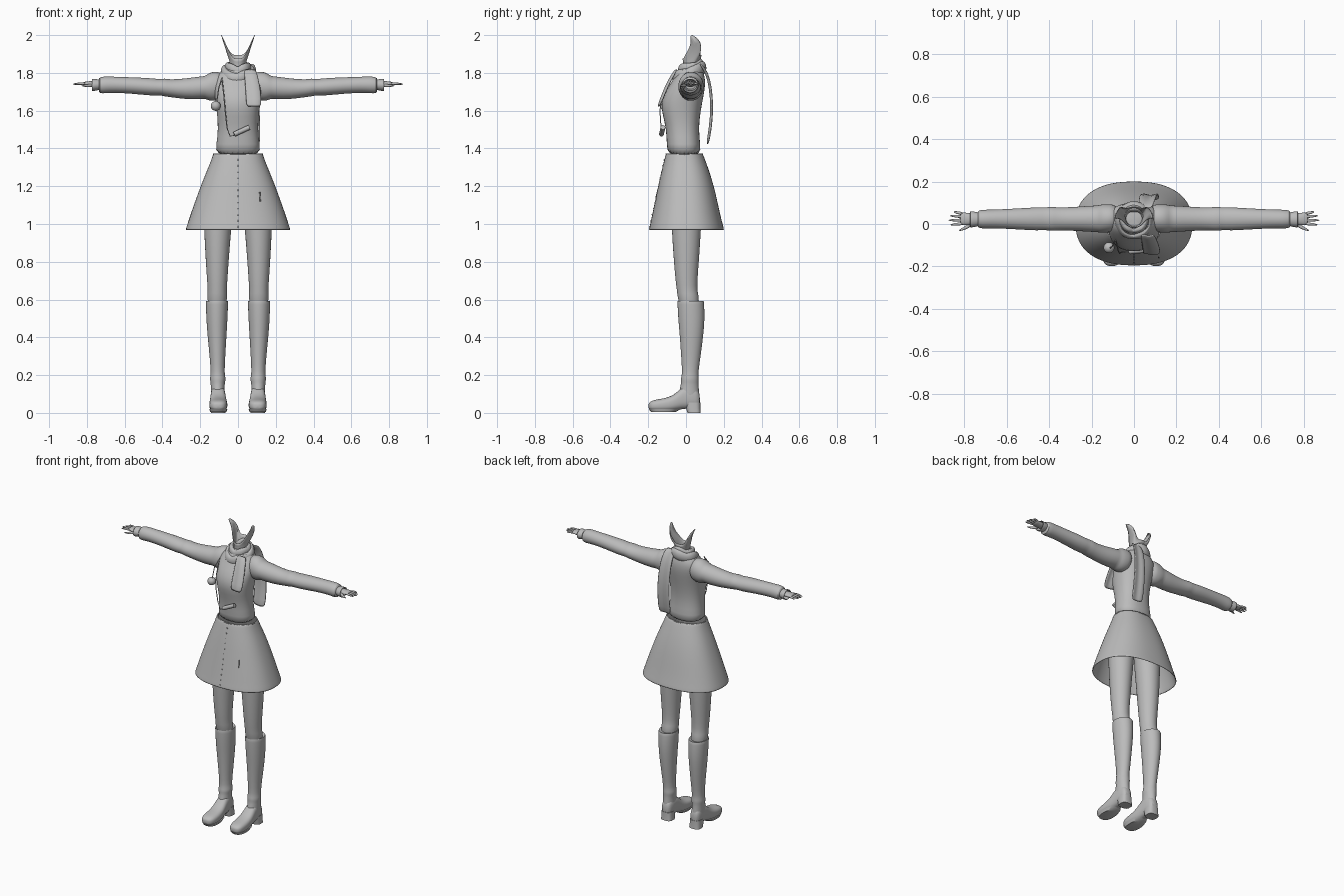
import bpy, bmesh, math
from mathutils import Vector

cube = bpy.data.objects.get("Cube")
if cube:
    bpy.data.objects.remove(cube, do_unlink=True)

grey = bpy.data.materials.new("plain grey")
grey.use_nodes = True
grey.diffuse_color = (0.5, 0.5, 0.5, 1)
grey.node_tree.nodes["Principled BSDF"].inputs["Base Color"].default_value = (0.5, 0.5, 0.5, 1)


def finish(name, bm, mirror=False, subdiv=1, thick=0):
    """Turn a bmesh into a smooth object with the usual modifiers."""
    bmesh.ops.recalc_face_normals(bm, faces=bm.faces)
    me = bpy.data.meshes.new(name)
    bm.to_mesh(me)
    bm.free()
    me.materials.append(grey)
    ob = bpy.data.objects.new(name, me)
    bpy.context.collection.objects.link(ob)
    if thick:
        m = ob.modifiers.new("Thickness", 'SOLIDIFY')
        m.thickness, m.offset = thick, 0
    if subdiv:
        m = ob.modifiers.new("Smooth", 'SUBSURF')
        m.levels = m.render_levels = subdiv
    if mirror:
        ob.modifiers.new("Mirror", 'MIRROR')
    for o in bpy.context.selected_objects:
        o.select_set(False)
    ob.select_set(True)
    bpy.context.view_layer.objects.active = ob
    bpy.ops.object.shade_smooth_by_angle(angle=math.radians(50))
    return ob


def skin(bm, rings, caps=True, loop=False):
    """Bridge rings of points with quads."""
    vs = [[bm.verts.new(p) for p in r] for r in rings]
    pairs = list(zip(vs, vs[1:])) + ([(vs[-1], vs[0])] if loop else [])
    n = len(vs[0])
    for a, b in pairs:
        for i in range(n):
            j = (i + 1) % n
            bm.faces.new((a[i], a[j], b[j], b[i]))
    if caps and not loop:
        bm.faces.new(vs[0])
        bm.faces.new(vs[-1])


def loft(name, axis, rows, power=2, n=24, caps=True, **kw):
    """Rounded sections along an axis: (position, low a, high a, low b, high b)."""
    rings = []
    for t, a0, a1, b0, b1 in rows:
        ring = []
        for k in range(n):
            c, s = math.cos(math.tau * k / n), math.sin(math.tau * k / n)
            a = (a0 + a1) / 2 + (a1 - a0) / 2 * math.copysign(abs(c) ** (2 / power), c)
            b = (b0 + b1) / 2 + (b1 - b0) / 2 * math.copysign(abs(s) ** (2 / power), s)
            ring.append({'x': (t, a, b), 'y': (a, t, b), 'z': (a, b, t)}[axis])
        rings.append(ring)
    bm = bmesh.new()
    skin(bm, rings, caps)
    return finish(name, bm, **kw)


def tube(name, pts, radii, n=10, loop=False, flat=1, **kw):
    """Round tube through points; flat squashes it across the path."""
    pts = [Vector(p) for p in pts]
    rings = []
    for i, p in enumerate(pts):
        nxt = pts[(i + 1) % len(pts)] if loop else pts[min(i + 1, len(pts) - 1)]
        prv = pts[i - 1] if loop or i else pts[0]
        d = (nxt - prv).normalized()
        ref = Vector((0, 0, 1)) if abs(d.z) < 0.8 else Vector((0, 1, 0))
        u = d.cross(ref).normalized()
        v = u.cross(d)
        rings.append([p + radii[i] * (u * math.cos(math.tau * k / n) * flat
                                      + v * math.sin(math.tau * k / n)) for k in range(n)])
    bm = bmesh.new()
    skin(bm, rings, True, loop)
    return finish(name, bm, **kw)


def ribbon(name, rows, thick):
    """Flat cloth strip: (left x, right x, y, z)."""
    bm = bmesh.new()
    vs = [[bm.verts.new((a + (b - a) * k / 4, y + 0.006 * math.sin(k * 2), z))
           for k in range(5)] for a, b, y, z in rows]
    for p, q in zip(vs, vs[1:]):
        for k in range(4):
            bm.faces.new((p[k], p[k + 1], q[k + 1], q[k]))
    return finish(name, bm, thick=thick, subdiv=1)


# Jacket body
loft("jacket_body", 'z', [
    (1.36, -.125, .125, -.10, .082), (1.42, -.115, .115, -.102, .076),
    (1.5, -.106, .106, -.105, .068), (1.57, -.11, .11, -.122, .074),
    (1.63, -.118, .118, -.134, .084), (1.69, -.125, .125, -.118, .096),
    (1.74, -.13, .13, -.085, .103), (1.78, -.12, .12, -.06, .1),
    (1.81, -.085, .085, -.045, .09), (1.84, -.055, .055, -.025, .075)], power=2.3)

# Flared skirt, open below
loft("skirt", 'z', [
    (1.375, -.128, .128, -.103, .085), (1.34, -.137, .137, -.112, .098),
    (1.26, -.172, .172, -.132, .128), (1.16, -.21, .21, -.153, .155),
    (1.06, -.246, .246, -.174, .176), (.985, -.27, .27, -.19, .195),
    (.968, -.276, .276, -.195, .2)], power=2.35, n=36, caps=False, thick=.006)
tube("waist_seam", [(.13 * math.cos(a), -.009 + .096 * math.sin(a), 1.37)
                    for a in [math.tau * k / 32 for k in range(32)]],
     [.004] * 32, n=6, loop=True, subdiv=0)

# Button row and pocket edge on the skirt
for i in range(12):
    t = i / 11
    bm = bmesh.new()
    bmesh.ops.create_uvsphere(bm, u_segments=8, v_segments=6, radius=.004)
    bmesh.ops.translate(bm, verts=bm.verts, vec=(0, -.115 - .077 * t, 1.34 - .355 * t))
    finish("skirt_button", bm, subdiv=0)
tube("pocket_edge", [(.115, -.153, 1.17), (.118, -.161, 1.12)], [.003, .003], n=6, subdiv=0)

# Sleeves with soft folds
loft("sleeve", 'x', [
    (.07, -.035, .09, 1.67, 1.80), (.12, -.04, .095, 1.65, 1.81),
    (.155, -.043, .093, 1.652, 1.80), (.175, -.038, .086, 1.665, 1.782),
    (.2, -.038, .088, 1.66, 1.782), (.28, -.032, .08, 1.66, 1.77),
    (.36, -.03, .078, 1.672, 1.764), (.39, -.034, .082, 1.675, 1.772),
    (.415, -.028, .078, 1.682, 1.766), (.45, -.032, .08, 1.678, 1.772),
    (.56, -.025, .073, 1.69, 1.777), (.66, -.02, .068, 1.695, 1.78),
    (.7, -.022, .068, 1.692, 1.782), (.735, -.02, .066, 1.69, 1.778),
    (.738, -.008, .054, 1.71, 1.765)], mirror=True)
loft("cuff", 'x', [(.72, -.005, .05, 1.715, 1.762), (.75, -.012, .056, 1.708, 1.765),
                   (.775, -.016, .06, 1.704, 1.768)], n=16, caps=False, mirror=True, thick=.005)

# Hands
loft("palm", 'x', [(.74, .002, .046, 1.722, 1.758), (.775, -.006, .052, 1.725, 1.758),
                   (.81, -.006, .056, 1.731, 1.754), (.822, -.002, .053, 1.735, 1.75)],
     n=16, mirror=True)
for name, y, tip, spread in (("index_finger", .002, .868, -.006), ("middle_finger", .018, .878, 0),
                             ("ring_finger", .034, .87, .005), ("little_finger", .049, .85, .009)):
    tube(name, [(.805, y, 1.743), (.835, y + spread * .5, 1.744), (tip, y + spread, 1.74)],
         [.0085, .0075, .004], n=8, mirror=True)
tube("thumb", [(.765, .004, 1.735), (.79, -.018, 1.732), (.83, -.032, 1.732)],
     [.011, .009, .004], n=8, mirror=True)

# Legs
loft("leg", 'z', [
    (1.3, .01, .16, -.07, .07), (1.12, .02, .183, -.08, .085), (.97, .036, .18, -.076, .08),
    (.82, .048, .172, -.066, .07), (.7, .056, .164, -.056, .06), (.645, .06, .16, -.048, .06),
    (.62, .057, .163, -.046, .068), (.59, .06, .16, -.038, .068), (.54, .064, .156, -.03, .07)],
     mirror=True)

# Tall boots with rolled top and ankle fold
loft("boot_shaft", 'z', [
    (.585, .06, .162, -.036, .084), (.598, .053, .17, -.046, .094), (.585, .052, .171, -.046, .096),
    (.5, .055, .168, -.042, .1), (.42, .06, .163, -.034, .093), (.3, .067, .15, -.026, .078),
    (.21, .072, .144, -.02, .064), (.19, .066, .148, -.026, .068), (.17, .066, .148, -.028, .068),
    (.155, .071, .144, -.026, .066), (.1, .07, .144, -.04, .07), (.05, .07, .142, -.04, .075)],
     mirror=True)
loft("boot_foot", 'y', [
    (.075, .085, .128, .03, .1), (.055, .07, .142, .025, .14), (.0, .067, .144, .022, .155),
    (-.035, .064, .147, .018, .122), (-.07, .058, .151, .009, .09), (-.12, .055, .153, .006, .076),
    (-.165, .058, .151, .008, .07), (-.19, .07, .14, .014, .06), (-.199, .09, .12, .024, .048)],
     power=2.6, mirror=True)
loft("boot_sole", 'z', [(0.004, .062, .147, -.185, -.055), (.02, .056, .152, -.197, -.03)],
     power=2.6, mirror=True, subdiv=0)
loft("boot_heel", 'z', [(0, .066, .144, .008, .078), (.025, .068, .143, .0, .076),
                        (.055, .07, .142, -.005, .076)], power=3, mirror=True, subdiv=0)

# Open neck rising to two thin points at the jaw corners
bm = bmesh.new()
rings = []
for f in (0, .35, .6, .8, 1):
    ring = []
    for k in range(48):
        c, s = math.cos(math.tau * k / 48), math.sin(math.tau * k / 48)
        rise = abs(c) ** 5
        top = 1.885 + .115 * rise + .01 * s * (1 - rise)
        z = 1.79 + (top - 1.79) * f
        up = max(0, (z - 1.85) / .15)
        lean = .03 + .04 * math.sin(min(up, 1) * math.pi) * rise
        ring.append((c * (.04 + .048 * up), lean + s * (.042 + .03 * up), z))
    rings.append(ring)
skin(bm, rings, caps=False)
finish("neck", bm, subdiv=0, thick=.003)

# Scarf wraps, sloping down to the front
for name, rx, y0, y1, zf, zb, r in (("scarf_lower_wrap", .073, -.055, .088, 1.772, 1.825, .034),
                                    ("scarf_upper_wrap", .055, -.03, .075, 1.815, 1.842, .028)):
    pts, rad = [], []
    for k in range(28):
        a = math.tau * k / 28
        f = (1 - math.sin(a)) / 2
        pts.append((rx * math.cos(a), y1 + (y0 - y1) * f,
                    zb + (zf - zb) * f + .006 * math.sin(3 * a + rx * 60)))
        rad.append(r + .003 * math.sin(5 * a))
    tube(name, pts, rad, loop=True, flat=.6)

# Scarf ends
ribbon("scarf_front_end", [(.03, .095, -.05, 1.82), (.035, .11, -.085, 1.765),
                           (.04, .122, -.115, 1.7), (.042, .126, -.146, 1.618)], .012)
ribbon("scarf_back_end", [(.02, .09, .075, 1.85), (.022, .1, .112, 1.8), (.025, .108, .13, 1.72),
                          (.028, .115, .138, 1.62), (.03, .118, .13, 1.51),
                          (.03, .12, .113, 1.42)], .01)

# Hanging cords, bobble and toggle
tube("bobble_cord", [(-.085, -.07, 1.775), (-.102, -.105, 1.72), (-.115, -.115, 1.63)],
     [.003] * 3, n=6, subdiv=0)
bm = bmesh.new()
bmesh.ops.create_uvsphere(bm, u_segments=16, v_segments=10, radius=.026)
bmesh.ops.translate(bm, verts=bm.verts, vec=(-.118, -.112, 1.625))
finish("bobble", bm, subdiv=0)
tube("toggle_cord", [(-.085, -.075, 1.77), (-.075, -.125, 1.68), (-.068, -.138, 1.6),
                     (-.058, -.132, 1.51), (-.042, -.132, 1.465), (-.015, -.135, 1.47)],
     [.003] * 6, n=6, subdiv=0)
tube("toggle", [(-.02, -.13, 1.475), (.06, -.122, 1.512)], [.013, .013], n=12, subdiv=0)
